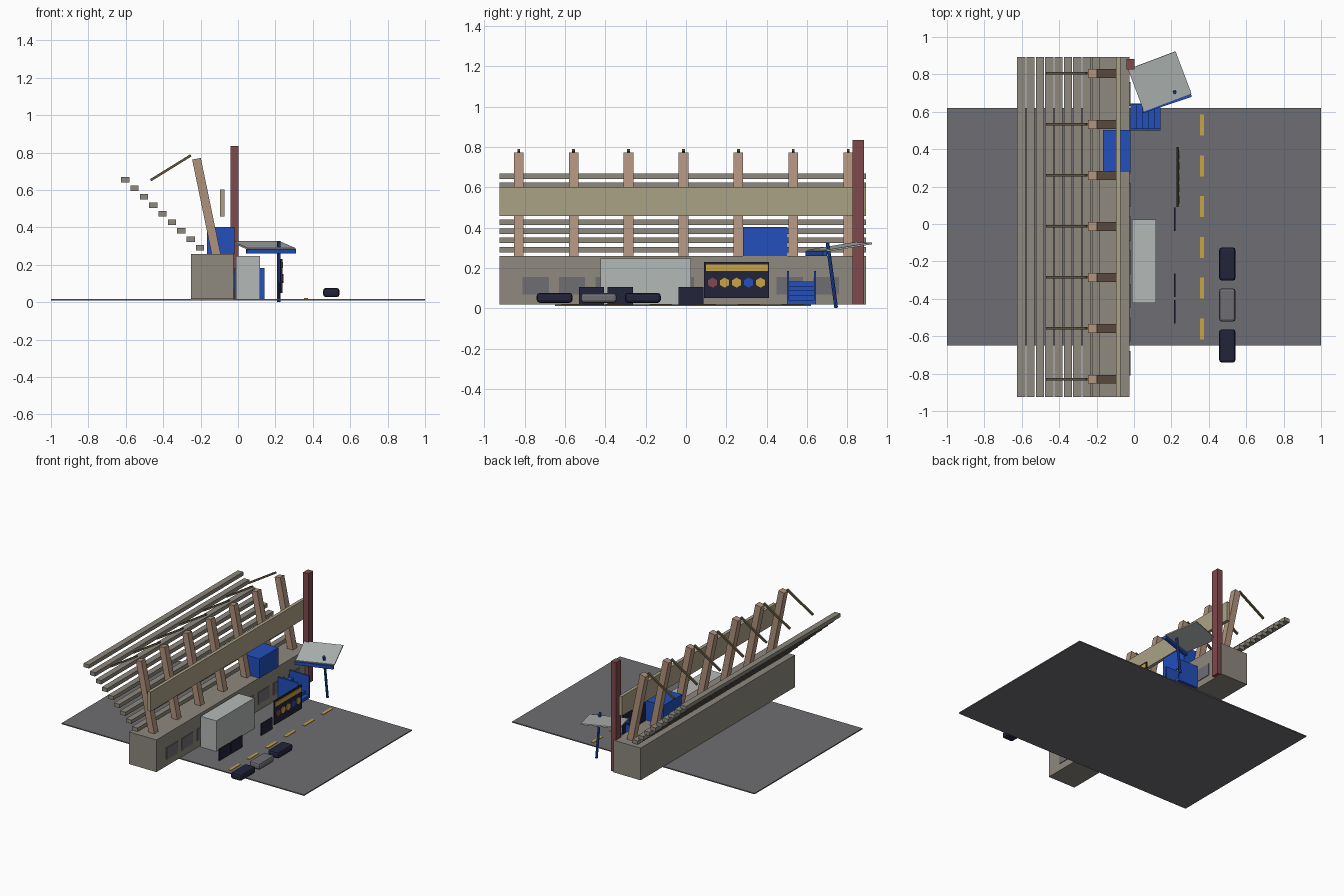
import bpy, math
from mathutils import Matrix, Vector

if "Cube" in bpy.data.objects:
    bpy.data.objects.remove(bpy.data.objects["Cube"], do_unlink=True)


def material(name, hex_code):
    def linear(c):
        return c / 12.92 if c <= 0.04045 else ((c + 0.055) / 1.055) ** 2.4
    rgb = [linear(int(hex_code[i:i + 2], 16) / 255) for i in (0, 2, 4)]
    m = bpy.data.materials.new(name)
    m.use_nodes = True
    m.diffuse_color = (*rgb, 1)
    m.node_tree.nodes["Principled BSDF"].inputs["Base Color"].default_value = (*rgb, 1)
    return m


concrete = material("concrete", "8E897E")
asphalt = material("asphalt grey", "6F6E73")
tan = material("tan board", "ABA285")
wood = material("brown wood", "B0927D")
light = material("light grey", "B4B9B7")
blue = material("blue", "234FBB")
red = material("dark red", "80484D")
navy = material("dark navy", "22243A")
gold = material("gold", "C9A343")
olive = material("dark olive", "60553E")


def finish(name, mat):
    ob = bpy.context.object
    ob.name = ob.data.name = name
    ob.data.materials.append(mat)
    return ob


def box(name, mat, x, y, z):
    """Box from its (low, high) range on each axis."""
    bpy.ops.mesh.primitive_cube_add(size=1)
    ob = finish(name, mat)
    centre = Vector([(r[0] + r[1]) / 2 for r in (x, y, z)])
    size = [r[1] - r[0] for r in (x, y, z)]
    ob.data.transform(Matrix.Translation(centre) @ Matrix.Diagonal((*size, 1)))
    return ob


def beam(name, mat, start, end, width, height):
    """Box running from start to end, with its width kept level."""
    start, end = Vector(start), Vector(end)
    along = (end - start).normalized()
    side = along.cross(Vector((0, 0, 1))).normalized()
    up = side.cross(along)
    turn = Matrix((along, side, up)).transposed().to_4x4()
    size = Matrix.Diagonal(((end - start).length, width, height, 1))
    bpy.ops.mesh.primitive_cube_add(size=1)
    ob = finish(name, mat)
    ob.data.transform(Matrix.Translation((start + end) / 2) @ turn @ size)
    return ob


FLOOR = 0.018
LENGTH = (-0.925, 0.892)

# Ground with a dashed centre line
box("ground", asphalt, (-1, 1), (-0.65, 0.62), (0.01, FLOOR))
for i in range(6):
    y = -0.617 + i * 0.218
    box("road_dash", gold, (0.353, 0.374), (y, y + 0.112), (FLOOR, 0.022))

# Long base with a row of window plates
box("base_wall", concrete, (-0.25, -0.025), LENGTH, (FLOOR, 0.258))
for i in range(9):
    y = -0.81 + i * 0.18
    box("wall_window", asphalt, (-0.025, -0.02), (y, y + 0.13), (0.068, 0.156))

# Tiered benches rising to the back
for i in range(9):
    x, z = -0.203 - i * 0.05, 0.291 + i * 0.0455
    box("bench", concrete, (x - 0.022, x + 0.022), LENGTH, (z - 0.014, z + 0.014))

# Leaning columns with roof rods
for i in range(7):
    y = -0.83 + i * 0.2725
    beam("column", wood, (-0.111, y, 0.23), (-0.222, y, 0.767), 0.048, 0.047)
    beam("roof_rod", olive, (-0.467, y, 0.652), (-0.252, y, 0.785), 0.014, 0.013)

# Long fascia board and tall post
box("fascia_board", tan, (-0.097, -0.073), LENGTH, (0.457, 0.602))
box("tall_post", red, (-0.041, 0.003), (0.825, 0.882), (FLOOR, 0.835))

# Light grey kiosk and blue booth
box("kiosk", light, (-0.012, 0.117), (-0.423, 0.025), (FLOOR, 0.246))
box("booth", blue, (-0.165, -0.019), (0.282, 0.503), (0.258, 0.403))

# Blue stairs between two side panels
for i in range(5):
    box("stair_step", blue, (-0.02, 0.143 - i * 0.0325), (0.505, 0.64),
        (FLOOR + i * 0.023, FLOOR + (i + 1) * 0.023))
for y in (0.5, 0.635):
    box("stair_side", blue, (-0.02, 0.143), (y, y + 0.01), (FLOOR, 0.184))

# Tilted canopy on a leaning pole
beam("canopy_roof", light, (0.18, 0.65, 0.285), (0.095, 0.875, 0.322), 0.272, 0.009)
beam("canopy_beam", blue, (0.046, 0.602, 0.271), (0.306, 0.69, 0.271), 0.02, 0.024)
foot, head = Vector((0.217, 0.745, 0.002)), Vector((0.217, 0.702, 0.326))
bpy.ops.mesh.primitive_cylinder_add(vertices=8, radius=0.009, depth=(head - foot).length)
pole = finish("canopy_pole", blue)
lean = (head - foot).to_track_quat("Z", "Y").to_matrix().to_4x4()
pole.data.transform(Matrix.Translation((foot + head) / 2) @ lean)

# Low barrier panels
for y in (-0.532, -0.39, -0.038):
    box("barrier_panel", navy, (0.213, 0.221), (y, y + 0.126), (FLOOR, 0.105))

# Display board with a gold band and five emblems
box("display_board", navy, (0.228, 0.237), (0.09, 0.413), (0.05, 0.23))
box("board_band", gold, (0.237, 0.24), (0.098, 0.408), (0.184, 0.216))
for i, mat in enumerate((red, gold, gold, blue, gold)):
    bpy.ops.mesh.primitive_cylinder_add(vertices=6, radius=0.025, depth=0.006)
    disc = finish("board_emblem", mat)
    turn = Matrix.Rotation(math.pi / 2, 4, "Y") @ Matrix.Rotation(math.pi / 6, 4, "Z")
    disc.data.transform(Matrix.Translation((0.239, 0.132 + i * 0.0595, 0.127)) @ turn)

# Parked cars as rounded blocks
for i, mat in enumerate((navy, asphalt, navy)):
    y = -0.741 + i * 0.219
    car = box("car", mat, (0.455, 0.543), (y, y + 0.178), (0.027, 0.076))
    bevel = car.modifiers.new("rounding", "BEVEL")
    bevel.width, bevel.segments = 0.015, 2
